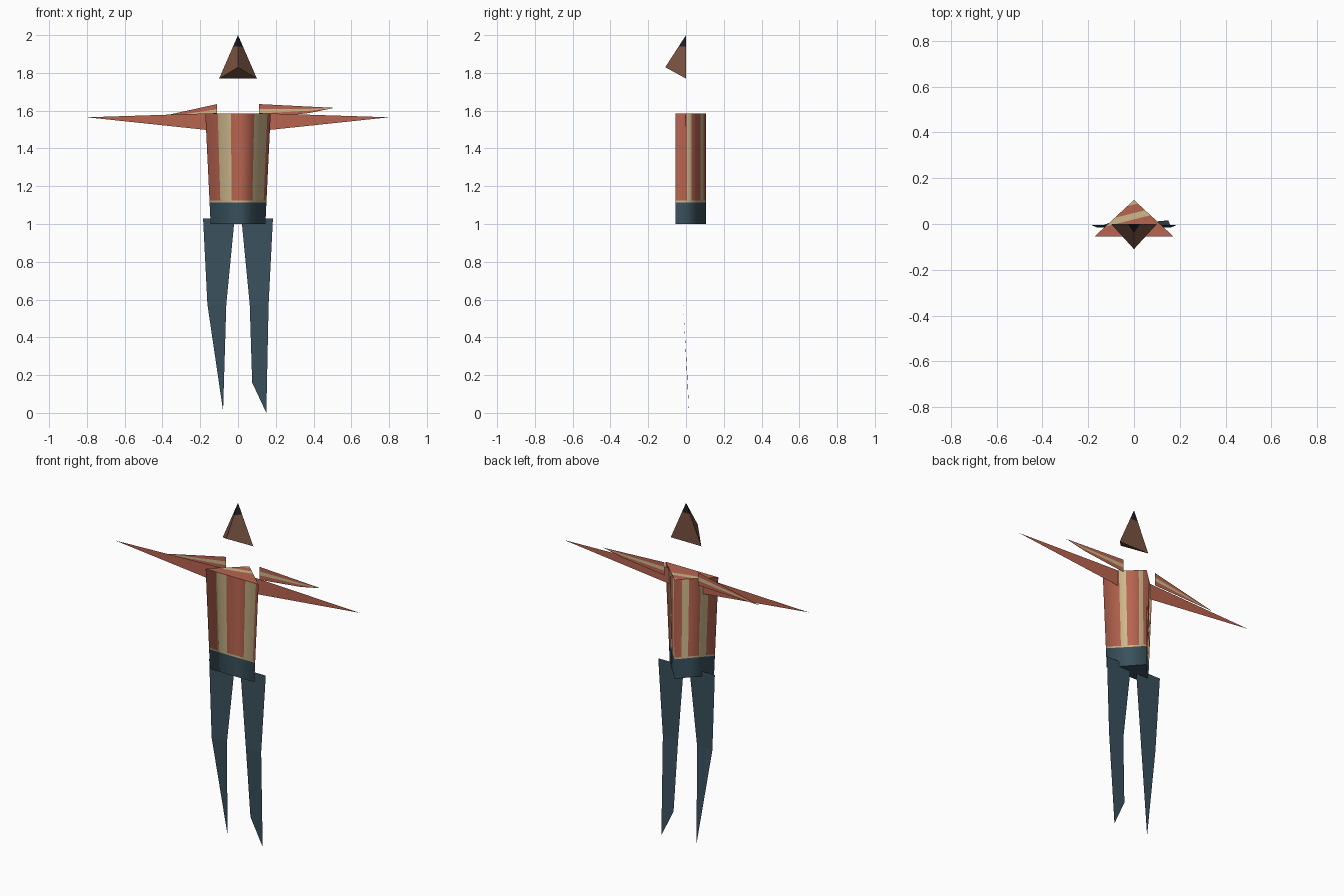
import bpy, bmesh
from mathutils import Vector

cube = bpy.data.objects.get("Cube")
if cube:
    bpy.data.objects.remove(cube)


def material(name, rgb):
    m = bpy.data.materials.new(name)
    m.use_nodes = True
    m.diffuse_color = (*rgb, 1)
    node = next(n for n in m.node_tree.nodes if n.type == 'BSDF_PRINCIPLED')
    node.inputs["Base Color"].default_value = (*rgb, 1)
    node.inputs["Roughness"].default_value = 0.9
    return m


RED = material("brick red", (0.48, 0.13, 0.08))
CREAM = material("cream", (0.62, 0.48, 0.26))
BLUE = material("slate blue", (0.042, 0.082, 0.108))
SKIN = material("brown skin", (0.19, 0.085, 0.055))
HAIR = material("dark hair", (0.015, 0.012, 0.02))


def build(name, verts, faces, mats, pick=None, cuts=()):
    """Mesh from a few points, sliced by planes, coloured by a rule on face centres."""
    bm = bmesh.new()
    vs = [bm.verts.new(v) for v in verts]
    for f in faces:
        bm.faces.new([vs[i] for i in f])
    for co, no in cuts:
        bmesh.ops.bisect_plane(bm, geom=bm.verts[:] + bm.edges[:] + bm.faces[:],
                               plane_co=co, plane_no=no)
    if pick:
        for f in bm.faces:
            f.material_index = pick(f.calc_center_median())
    me = bpy.data.meshes.new(name)
    bm.to_mesh(me)
    bm.free()
    for m in mats:
        me.materials.append(m)
    ob = bpy.data.objects.new(name, me)
    bpy.context.collection.objects.link(ob)
    return ob


# Head: four-sided wedge with dark hair at the tip
HAIRLINE = 1.94
build("head",
      [(0, 0, 2), (-0.1, 0, 1.77), (0.1, 0, 1.77), (0, -0.11, 1.83)],
      [(0, 1, 3), (0, 3, 2), (0, 2, 1), (1, 2, 3)],
      [SKIN, HAIR], lambda c: int(c.z > HAIRLINE),
      [((0, 0, HAIRLINE), (0, 0, 1))])

# Torso: tapering three-sided prism, striped shirt above a plain waist
FRONT, BACK = -0.055, 0.105
LOW, WAIST, HEM, TOP = 1.0, 1.115, 1.125, 1.585


def corners(z):
    half = 0.145 + 0.028 * (z - LOW) / (TOP - LOW)
    return [Vector((-half, FRONT, z)), Vector((half, FRONT, z)), Vector((0, BACK, z))]


corner_normals = [Vector((-0.93, -0.36, 0)), Vector((0.93, -0.36, 0)), Vector((0, 1, 0))]
# stripe edges along each side, alternating red and cream
stripes = [(0, 0.19, 0.39, 0.75, 0.95, 1),
           (0, 0.37, 0.53, 0.82, 0.92, 1),
           (0, 0.17, 0.33, 0.60, 0.78, 1)]
verts, normals, faces, colours = [], [], [], []
for side, edges in enumerate(stripes):
    nxt = (side + 1) % 3
    for col, (u0, u1) in enumerate(zip(edges, edges[1:])):
        for z0, z1, colour in ((LOW, WAIST, 2), (WAIST, HEM, 1), (HEM, TOP, col % 2)):
            start = len(verts)
            for u, z in ((u0, z0), (u1, z0), (u1, z1), (u0, z1)):
                ring = corners(z)
                verts.append(ring[side].lerp(ring[nxt], u))
                normals.append(corner_normals[side].lerp(corner_normals[nxt], u).normalized())
            faces.append(range(start, start + 4))
            colours.append(colour)
torso = build("torso", verts, faces, [RED, CREAM, BLUE])
for poly, colour in zip(torso.data.polygons, colours):
    poly.material_index = colour
    poly.use_smooth = True
torso.data.normals_split_custom_set_from_vertices(normals)

# Shoulder cap with slanting stripes, and the cap under the waist
SLANT = Vector((-0.25, 1, 0))
bands = (0.02, 0.048, 0.085)
build("shoulder_cap", corners(TOP), [(0, 1, 2)], [RED, CREAM],
      lambda c: sum(c.dot(SLANT) > b for b in bands) % 2,
      [((0, b, TOP), SLANT) for b in bands])
build("waist_base", corners(LOW), [(2, 1, 0)], [BLUE])

# Arms: long flat blades
for side, s in (("left", 1), ("right", -1)):
    build(side + "_arm",
          [(s * 0.11, 0, 1.587), (s * 0.8, -0.004, 1.565), (s * 0.11, 0, 1.492)],
          [(0, 1, 2)], [RED])


# Sleeves: short striped blades behind the arms, split lengthwise in three bands
def sleeve(name, s, knuckle, tip):
    y = 0.043
    top, low = Vector((s * 0.11, y, 1.635)), Vector((s * 0.11, y, 1.558))
    end, bend = Vector((s * 0.51, y, tip)), Vector((s * 0.38, y, knuckle))
    top_mid = top.lerp(end, 0.675)
    pts = []
    for t in (0, 0.35, 0.65, 1):
        pts += [low.lerp(top, t), bend.lerp(top_mid, t)]
    pts.append(end)
    ob = build(name, pts,
               [(0, 1, 3, 2), (2, 3, 5, 4), (4, 5, 7, 6), (1, 8, 3), (3, 8, 5), (5, 8, 7)],
               [RED, CREAM])
    for i in (1, 4):
        ob.data.polygons[i].material_index = 1


sleeve("left_sleeve", 1, 1.588, 1.615)
sleeve("right_sleeve", -1, 1.55, 1.547)

# Legs: flat blades bent at the knee; the left one ends in a pointed foot
HIP_Z, KNEE_Z = 1.03, 0.575


def leg(name, s, foot):
    outline = [(s * 0.185, -0.005, HIP_Z), (s * 0.162, -0.015, KNEE_Z),
               (s * 0.062, -0.015, KNEE_Z), (s * 0.018, -0.005, HIP_Z)]
    shin = range(4, 4 + len(foot))
    build(name, outline + foot, [(0, 1, 2, 3), (2, 1, *shin)], [BLUE])


leg("left_leg", 1, [(0.15, 0.016, 0), (0.075, 0.009, 0.16)])
leg("right_leg", -1, [(-0.079, 0.015, 0.01)])
